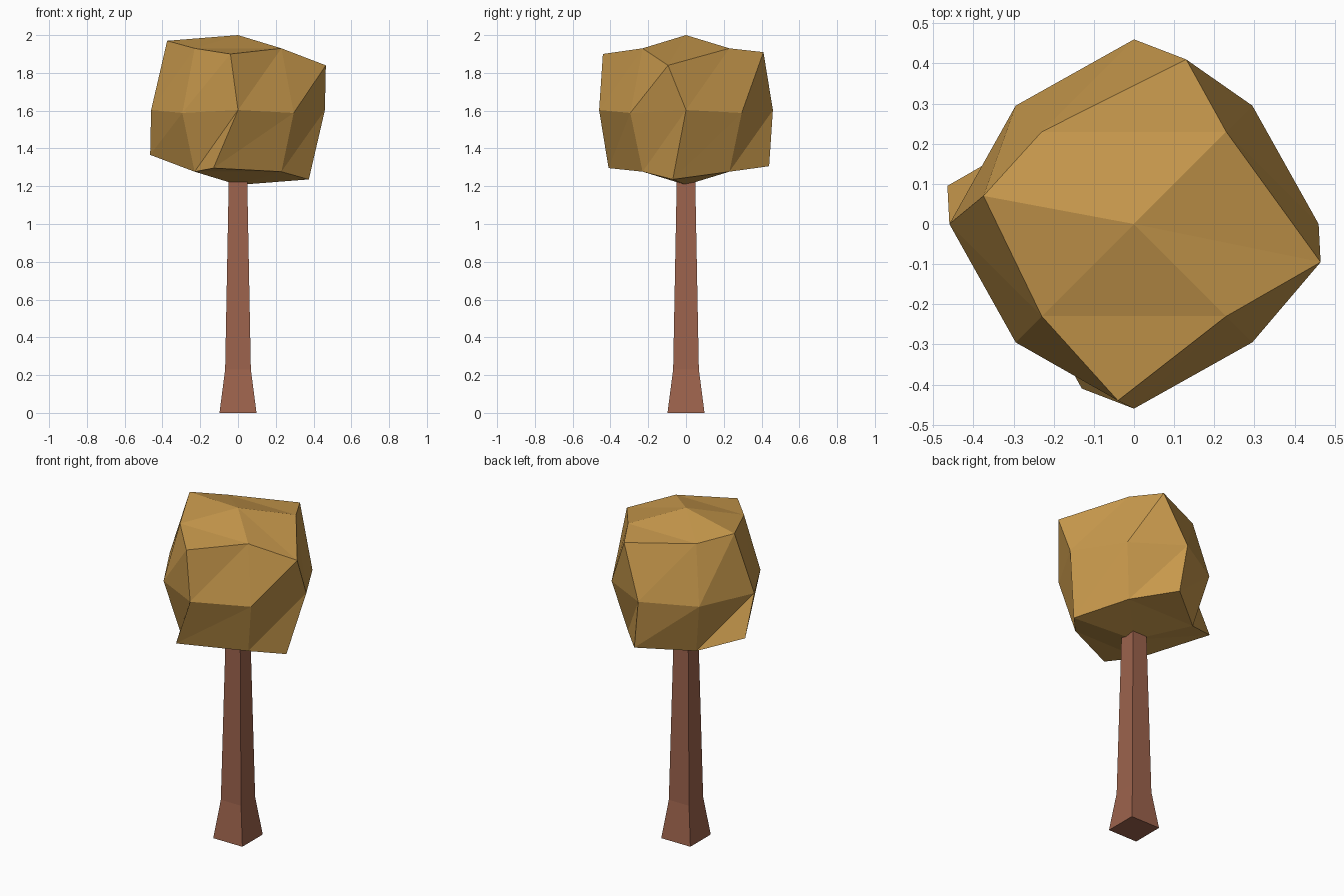
import bpy, bmesh
from math import sin, cos, pi

if "Cube" in bpy.data.objects:
    bpy.data.objects.remove(bpy.data.objects["Cube"])


def material(name, rgb):
    m = bpy.data.materials.new(name)
    m.diffuse_color = (*rgb, 1)
    m.use_nodes = True
    m.node_tree.nodes["Principled BSDF"].inputs["Base Color"].default_value = m.diffuse_color
    return m


def finish(name, bm, mat):
    bmesh.ops.recalc_face_normals(bm, faces=bm.faces)
    mesh = bpy.data.meshes.new(name)
    bm.to_mesh(mesh)
    bm.free()
    mesh.materials.append(mat)
    obj = bpy.data.objects.new(name, mesh)
    bpy.context.collection.objects.link(obj)
    return obj


leaf = material("autumn_leaf_ochre", (0.57, 0.315, 0.072))
bark = material("bark_brown", (0.335, 0.124, 0.073))

# Trunk: square profile, flared at the foot
bm = bmesh.new()
rings = []
for half, z in [(0.098, 0), (0.068, 0.23), (0.049, 1.23)]:
    rings.append([bm.verts.new((x * half, y * half, z))
                  for x, y in [(-1, -1), (1, -1), (1, 1), (-1, 1)]])
for a, b in zip(rings, rings[1:]):
    for i in range(4):
        j = (i + 1) % 4
        bm.faces.new((a[i], a[j], b[j], b[i]))
bm.faces.new(rings[0][::-1])
bm.faces.new(rings[-1])
finish("trunk", bm, bark)

# Crown: block split once on each side and rounded, with its corners pushed about
bm = bmesh.new()
MID = 1.603
tops = [(0.465, -0.095, 1.84), (0.13, 0.41, 1.91),
        (-0.375, 0.07, 1.97), (-0.04, -0.44, 1.90)]      # right, back, left, front
upper = [bm.verts.new(p) for p in tops]
lower = [bm.verts.new((-x, -y, 2 * MID - z)) for x, y, z in tops]
lower = lower[2:] + lower[:2]                            # opposite corners mirror through the middle


def ring(radius, z, turn):
    return [bm.verts.new((radius * cos(k * pi / 2 + turn),
                          radius * sin(k * pi / 2 + turn), z)) for k in range(4)]


posts = ring(0.46, MID, 0)
centres = ring(0.417, 1.588, pi / 4)
top_mids = ring(0.325, 1.93, pi / 4)
low_mids = ring(0.325, 1.277, pi / 4)


def tri(*v):
    bm.faces.new(v)


# Four sides, each folded along one diagonal
for k in range(4):
    n = (k + 1) % 4
    c, l, r, t, b = centres[k], posts[k], posts[n], top_mids[k], low_mids[k]
    tri(c, r, upper[n])
    tri(c, upper[n], t)
    tri(c, t, l)
    tri(l, t, upper[k])
    tri(c, l, lower[k])
    tri(c, lower[k], b)
    tri(c, b, r)
    tri(b, lower[n], r)

# Top and bottom caps
for z, corners, mids in [(2.0, upper, top_mids), (1.207, lower, low_mids)]:
    c = bm.verts.new((0, 0, z))
    for k in range(4):
        a, b, p = mids[k - 1], mids[k], corners[k]
        if k % 2 == 0:
            tri(c, a, p)
            tri(c, p, b)
        else:
            tri(c, a, b)
            tri(a, p, b)
finish("crown", bm, leaf)
